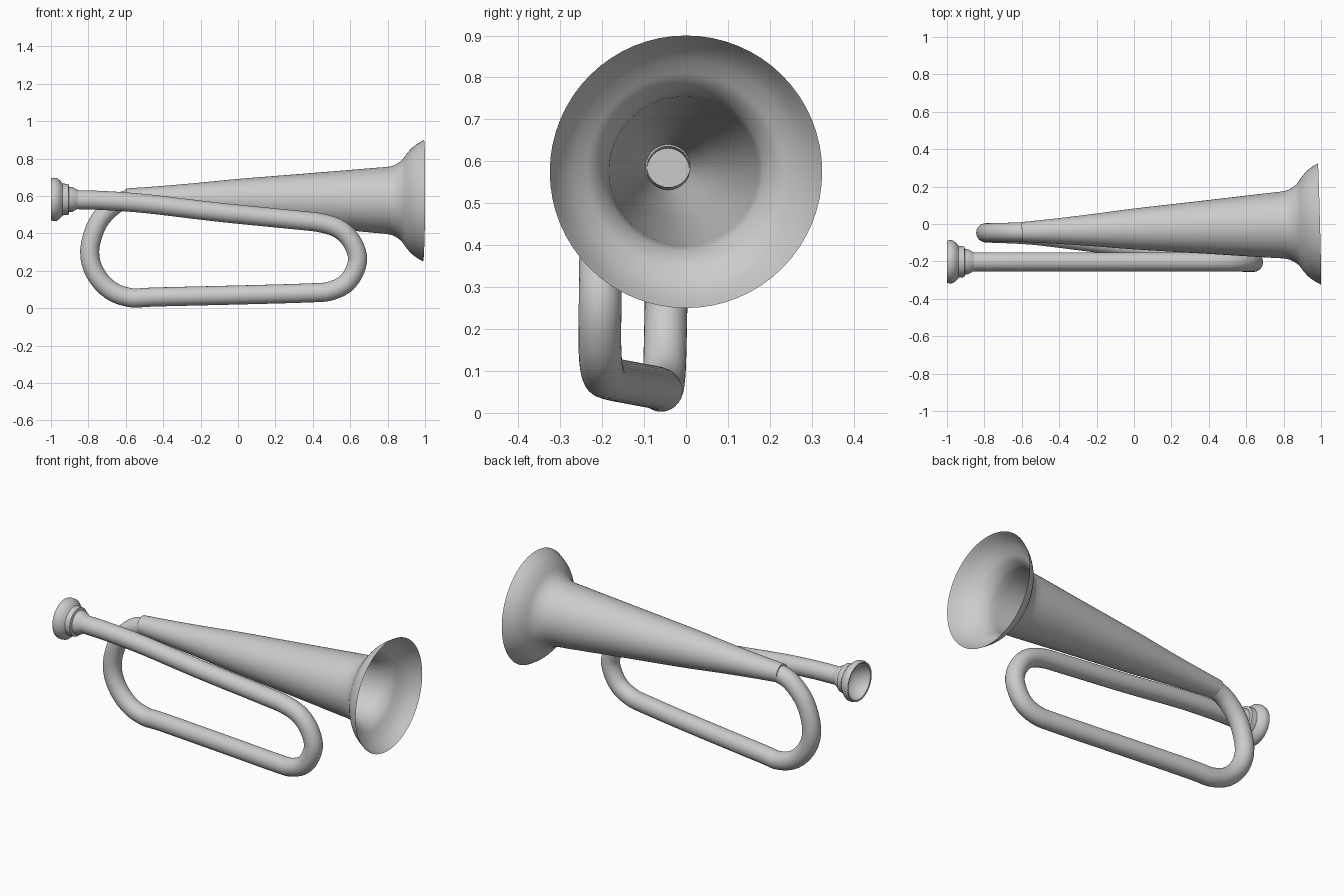
import bpy, bmesh, math
from mathutils import Vector

if "Cube" in bpy.data.objects:
    bpy.data.objects.remove(bpy.data.objects["Cube"])

metal = bpy.data.materials.new("grey metal")
metal.diffuse_color = (0.6, 0.6, 0.6, 1)
metal.use_nodes = True
metal.node_tree.nodes["Principled BSDF"].inputs["Base Color"].default_value = metal.diffuse_color


def spline(pts, steps=4):
    """Catmull-Rom curve through the points."""
    p = [Vector(q) for q in pts]
    p = [2 * p[0] - p[1]] + p + [2 * p[-1] - p[-2]]
    out = []
    for a, b, c, d in zip(p, p[1:], p[2:], p[3:]):
        for i in range(steps):
            t = i / steps
            out.append(0.5 * (2 * b + (c - a) * t + (2 * a - 5 * b + 4 * c - d) * t * t
                              + (3 * b - a - 3 * c + d) * t ** 3))
    return out + [p[-2]]


def sweep(name, centres, radii, axis=None, sides=48, cap_start=False, cap_end=False):
    """Skin circular rings along a path; a fixed axis makes a lathe."""
    bm = bmesh.new()
    n = len(centres)
    rings, u = [], Vector((0, 1, 0))
    for i, c in enumerate(centres):
        t = axis or (centres[min(i + 1, n - 1)] - centres[max(i - 1, 0)]).normalized()
        u = (u - t * u.dot(t)).normalized()
        w = t.cross(u)
        rings.append([bm.verts.new(c + radii[i] * (u * math.cos(a) + w * math.sin(a)))
                      for a in (2 * math.pi * k / sides for k in range(sides))])
    for r, s in zip(rings, rings[1:]):
        for k in range(sides):
            j = (k + 1) % sides
            bm.faces.new((r[k], r[j], s[j], s[k]))
    if cap_start:
        bm.faces.new(rings[0][::-1])
    if cap_end:
        bm.faces.new(rings[-1])
    me = bpy.data.meshes.new(name)
    bm.to_mesh(me)
    bm.free()
    me.materials.append(metal)
    ob = bpy.data.objects.new(name, me)
    bpy.context.collection.objects.link(ob)
    bpy.ops.object.select_all(action='DESELECT')
    ob.select_set(True)
    bpy.context.view_layer.objects.active = ob
    bpy.ops.object.shade_smooth_by_angle(angle=math.radians(40))
    return ob


# Bell: slow cone with a flared mouth
start, end = Vector((-0.6, -0.043, 0.587)), Vector((0.992, 0, 0.575))
bell = [(-0.6, .053), (-0.4, .069), (-0.2, .088), (0, .109), (0.4, .144), (0.7, .171),
        (0.8, .18), (0.84, .192), (0.875, .217), (0.9, .25), (0.925, .279),
        (0.955, .303), (0.992, .325)]
prof = spline([(x, r, 0) for x, r in bell])
sweep("bell", [start.lerp(end, (p.x + 0.6) / 1.592) for p in prof], [p.y for p in prof],
      axis=(end - start).normalized(), sides=64, cap_start=True)

# Looped tube from the bell throat round to the mouthpiece
path = [(-0.57, -0.042, 0.587), (-0.66, -0.044, 0.553), (-0.75, -0.046, 0.455),
        (-0.793, -0.047, 0.31), (-0.765, -0.049, 0.19), (-0.68, -0.052, 0.095),
        (-0.57, -0.058, 0.056), (-0.45, -0.07, 0.06), (0, -0.128, 0.071),
        (0.38, -0.182, 0.082), (0.5, -0.198, 0.094), (0.59, -0.205, 0.145),
        (0.639, -0.205, 0.25), (0.615, -0.204, 0.345), (0.55, -0.203, 0.418),
        (0.45, -0.202, 0.455), (0.3, -0.202, 0.473), (-0.1, -0.202, 0.513),
        (-0.48, -0.202, 0.558), (-0.7, -0.202, 0.575), (-0.88, -0.202, 0.581)]
pts = spline(path)
sweep("looped_tube", pts, [0.051] * len(pts), sides=32, cap_end=True)

# Mouthpiece: stepped collar, rounded rim and hollow cup
cup = [(-0.855, .05), (-0.865, .054), (-0.885, .066), (-0.903, .068), (-0.907, .082),
       (-0.937, .085), (-0.95, .1), (-0.967, .114), (-0.985, .116), (-1, .112),
       (-0.998, .103), (-0.975, .098), (-0.95, .083), (-0.925, .055), (-0.915, .03)]
sweep("mouthpiece", [Vector((x, -0.202, 0.582)) for x, r in cup], [r for x, r in cup],
      axis=Vector((-1, 0, 0)), cap_end=True)
